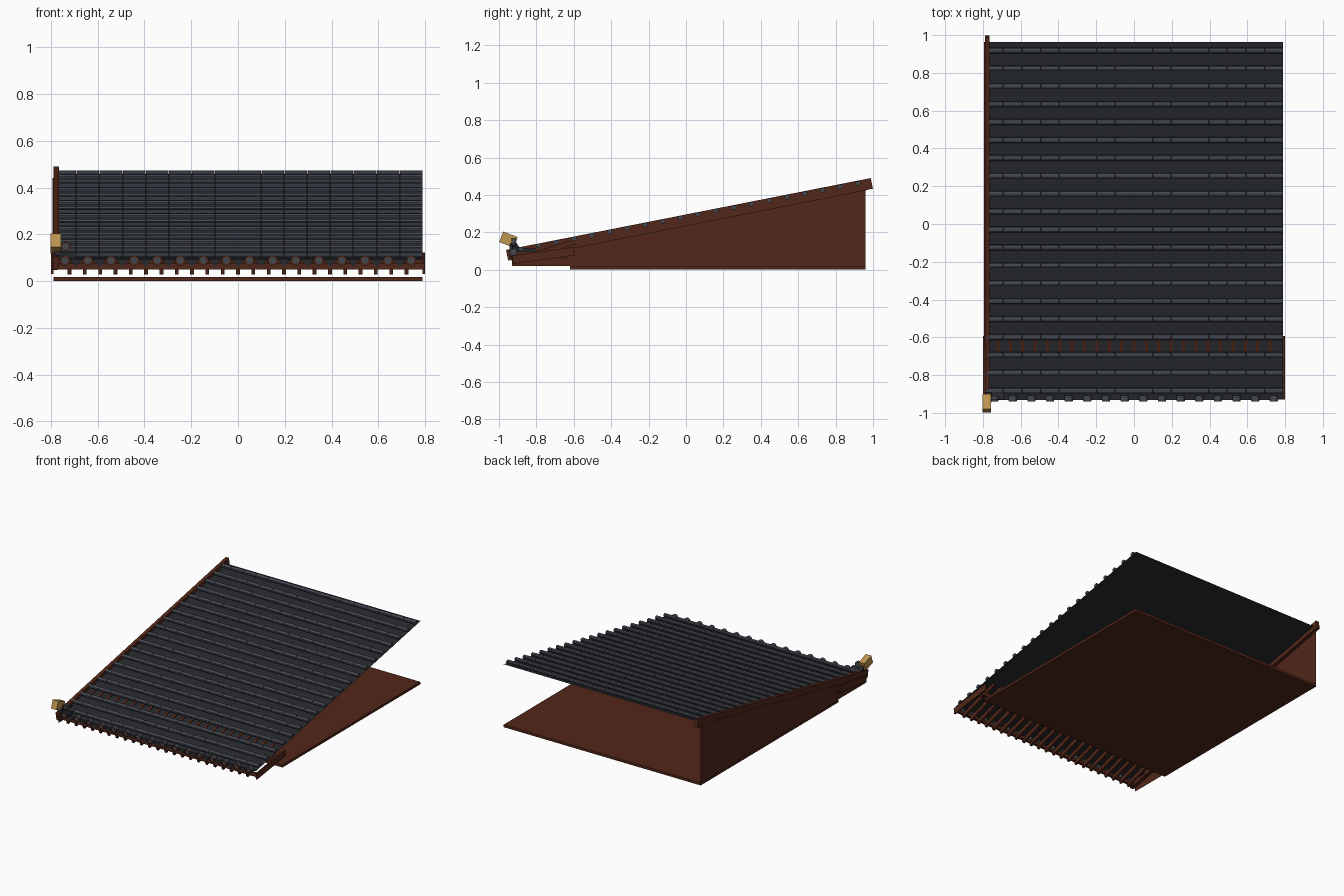
import bpy, bmesh, math
from mathutils import Matrix, Vector

if "Cube" in bpy.data.objects:
    bpy.data.objects.remove(bpy.data.objects["Cube"])

SL = 0.195                       # roof slope
ANG = math.atan(SL)
def roof(y): return 0.270 + SL * y

def material(name, rgb):
    m = bpy.data.materials.new(name)
    m.diffuse_color = (*rgb, 1)
    m.use_nodes = True
    m.node_tree.nodes["Principled BSDF"].inputs["Base Color"].default_value = m.diffuse_color
    return m
WOOD = material("wood", (0.085, 0.02, 0.01))
TILE = material("tile", (0.058, 0.064, 0.082))
DARK = material("dark_tile", (0.02, 0.022, 0.026))
GOLD = material("gold", (0.52, 0.3, 0.08))

def finish(name, bm, mat):
    bmesh.ops.recalc_face_normals(bm, faces=bm.faces)
    me = bpy.data.meshes.new(name)
    bm.to_mesh(me); bm.free()
    me.materials.append(mat)
    ob = bpy.data.objects.new(name, me)
    bpy.context.collection.objects.link(ob)
    return ob

def add_prism(bm, profile, x0, x1):
    """Extrude a (y, z) outline along x."""
    a = [bm.verts.new((x0, y, z)) for y, z in profile]
    b = [bm.verts.new((x1, y, z)) for y, z in profile]
    n = len(a)
    bm.faces.new(a); bm.faces.new(b[::-1])
    for i in range(n):
        j = (i + 1) % n
        bm.faces.new((a[i], b[i], b[j], a[j]))

def prism(name, profile, x0, x1, mat):
    bm = bmesh.new()
    add_prism(bm, profile, x0, x1)
    return finish(name, bm, mat)

def sheet(name, points, mat):
    bm = bmesh.new()
    bm.faces.new([bm.verts.new(p) for p in points])
    return finish(name, bm, mat)

def rect(y0, y1, z0, z1):
    return [(y0, z0), (y1, z0), (y1, z1), (y0, z1)]

def sloped(y0, z0, y1, z1, h):
    """Strip whose top edge runs from (y0, z0) to (y1, z1)."""
    d = Vector((y1 - y0, z1 - z0)).normalized()
    ox, oz = d.y * h, -d.x * h
    return [(y0, z0), (y1, z1), (y1 + ox, z1 + oz), (y0 + ox, z0 + oz)]

# floor and side wall
prism("floor", rect(-0.62, 0.96, 0, 0.018), -0.79, 0.79, WOOD)
sheet("side_wall", [(-0.788, y, z) for y, z in
      [(-0.93, 0.02), (-0.62, 0.02), (-0.62, 0.005), (0.96, 0.005),
       (0.96, roof(0.96)), (-0.93, roof(-0.93))]], WOOD)

# roof sheet
sheet("roof_sheet", [(x, y, roof(y)) for x, y in
      [(-0.79, -0.925), (0.79, -0.925), (0.79, 0.963), (-0.79, 0.963)]], DARK)

# rolled tiles, 20 rows of 16
bm = bmesh.new()
W = 1.58 / 16
for r in range(20):
    y = -0.88 + r * 0.0948
    prof = []
    for k in range(10):
        t = 2 * math.pi * k / 10
        u, v = 0.0155 * math.cos(t), 0.0125 + 0.012 * math.sin(t)
        prof.append((y + u * math.cos(ANG) - v * math.sin(ANG),
                     roof(y) + u * math.sin(ANG) + v * math.cos(ANG)))
    for c in range(16):
        x = -0.79 + c * W
        add_prism(bm, prof, x + 0.001, x + W - 0.001)
finish("tile_rolls", bm, TILE)

# bargeboard on the left slope edge, with a lower trim
prism("bargeboard", sloped(-0.962, 0.106, 0.988, 0.49, 0.058), -0.79, -0.765, WOOD)
prism("bargeboard_trim", sloped(-0.94, 0.066, 0.96, 0.442, 0.018), -0.793, -0.772, WOOD)

# eave side beams, fascia, purlin
for side, x in (("left", -0.795), ("right", 0.795)):
    prism("eave_beam_" + side, sloped(-0.93, 0.076, -0.6, 0.122, 0.045), x - 0.005, x + 0.005, WOOD)
prism("fascia", rect(-0.928, -0.91, 0.05, 0.076), -0.79, 0.79, WOOD)
prism("purlin", rect(-0.67, -0.64, 0.06, 0.09), -0.79, 0.79, WOOD)

# rafters under the eave
bm = bmesh.new()
for i in range(23):
    x = (i - 11) * 0.0655
    add_prism(bm, sloped(-0.93, 0.056, -0.6, 0.163, 0.028), x - 0.008, x + 0.008)
finish("rafters", bm, WOOD)

# round eave end tiles with a wooden-red ring, and pointed drip tiles between
def disc(bm, x, y, z, r, depth):
    m = Matrix.Translation((x, y, z)) @ Matrix.Rotation(math.pi / 2, 4, 'X')
    bmesh.ops.create_cone(bm, cap_ends=True, segments=16, radius1=r, radius2=r, depth=depth, matrix=m)

def ring(bm, x, y, z, r, w):
    n = 16
    loops = []
    for rr, yy in ((r + w, y), (r + w, y - 0.003), (r, y - 0.003), (r, y)):
        loops.append([bm.verts.new((x + rr * math.cos(2 * math.pi * k / n), yy,
                                    z + rr * math.sin(2 * math.pi * k / n))) for k in range(n)])
    for a, b in zip(loops, loops[1:]):
        for k in range(n):
            j = (k + 1) % n
            bm.faces.new((a[k], a[j], b[j], b[k]))

discs, rings, drips = bmesh.new(), bmesh.new(), bmesh.new()
for c in range(16):
    x = -0.79 + (c + 0.5) * W
    disc(discs, x, -0.922, 0.088, 0.022, 0.03)
    ring(rings, x, -0.937, 0.088, 0.014, 0.006)
    if c:
        xe = x - W / 2
        pts = [(xe - 0.028, 0.094), (xe + 0.028, 0.094), (xe + 0.012, 0.075),
               (xe, 0.06), (xe - 0.012, 0.075)]
        f = [drips.verts.new((px, -0.932, pz)) for px, pz in pts]
        b = [drips.verts.new((px, -0.922, pz)) for px, pz in pts]
        drips.faces.new(f); drips.faces.new(b[::-1])
        for i in range(5):
            j = (i + 1) % 5
            drips.faces.new((f[i], b[i], b[j], f[j]))
disc(discs, -0.737, -0.92, 0.148, 0.02, 0.02)
ring(rings, -0.737, -0.93, 0.148, 0.013, 0.005)
finish("eave_discs", discs, TILE)
finish("eave_rings", rings, WOOD)
finish("drip_tiles", drips, DARK)

# corner ornament: dark foot, curled wedge and tilted gold block
prism("corner_foot", [(-0.945, 0.095), (-0.80, 0.095), (-0.80, 0.112), (-0.89, 0.118),
                      (-0.91, 0.15), (-0.945, 0.14)], -0.785, -0.755, DARK)
prism("corner_wedge", [(-0.93, 0.10), (-0.89, 0.105), (-0.89, 0.12), (-0.93, 0.125)],
      -0.755, -0.69, DARK)
bm = bmesh.new()
m = (Matrix.Translation((-0.779, -0.949, 0.161)) @ Matrix.Rotation(math.radians(-20), 4, 'X')
     @ Matrix.Diagonal((0.044, 0.084, 0.06, 1)))
bmesh.ops.create_cube(bm, size=1, matrix=m)
finish("gold_corner_block", bm, GOLD)
